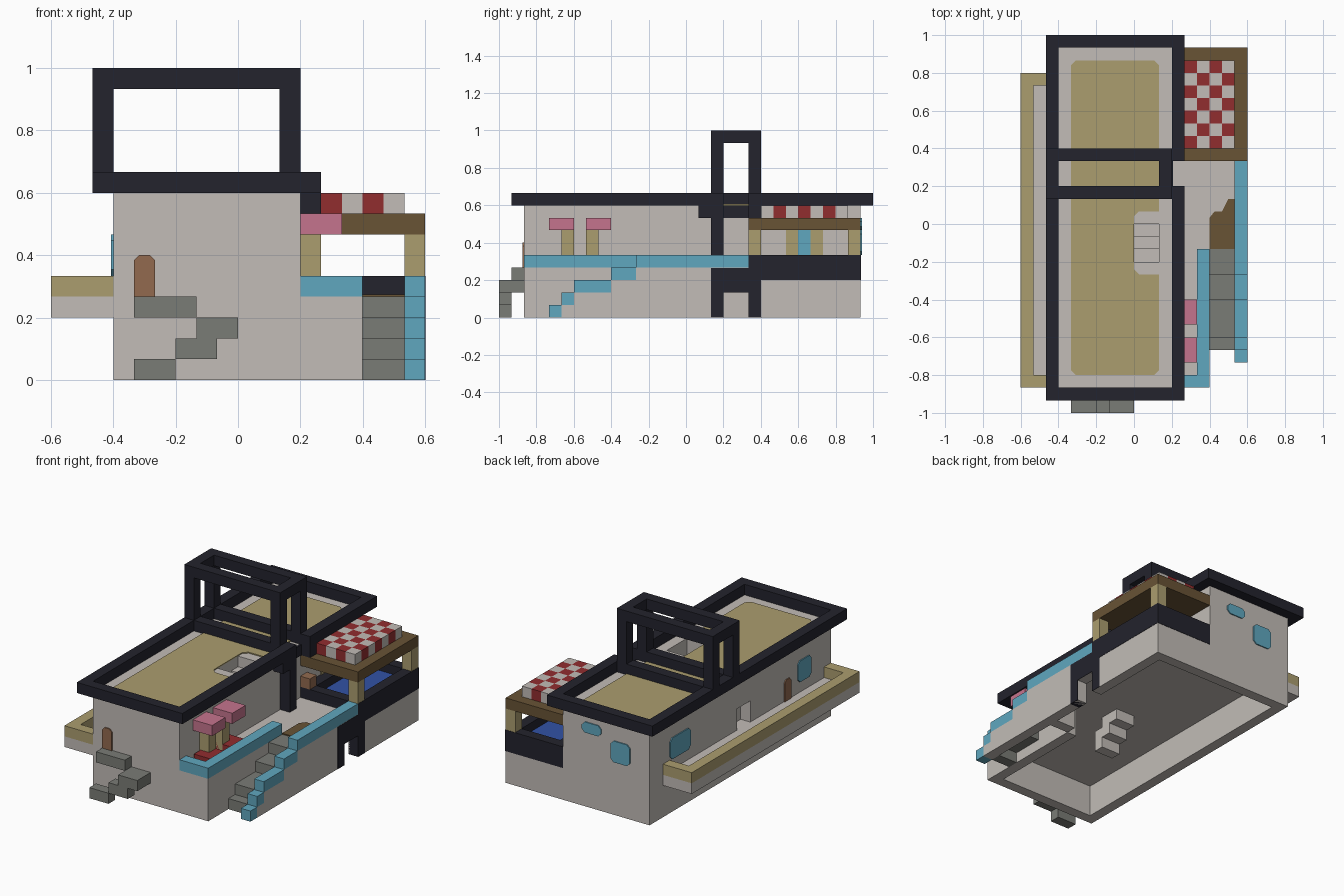
import bpy
import bmesh
from mathutils import Vector

if "Cube" in bpy.data.objects:
    bpy.data.objects.remove(bpy.data.objects["Cube"], do_unlink=True)

UNIT = 1 / 15      # one building block
PROUD = 0.03       # offset that keeps trim clear of the wall behind it
THIN = 0.1         # thickness of painted plates, in blocks


def material(name, red, green, blue):
    linear = [((c / 255 + 0.055) / 1.055) ** 2.4 for c in (red, green, blue)] + [1]
    mat = bpy.data.materials.new(name)
    mat.use_nodes = True
    mat.diffuse_color = linear
    shader = next(n for n in mat.node_tree.nodes if n.type == 'BSDF_PRINCIPLED')
    shader.inputs["Base Color"].default_value = linear
    return mat


PLASTER = material("plaster", 194, 188, 183)
CHARCOAL = material("charcoal", 35, 35, 45)
SAND = material("sand", 171, 157, 111)
TIMBER = material("dark timber", 104, 83, 53)
RED = material("red", 145, 45, 47)
PINK = material("pink", 197, 116, 141)
SKY = material("sky blue", 96, 167, 191)
STONE = material("grey stone", 122, 124, 118)
WATER = material("pool blue", 50, 82, 165)
DOOR = material("door brown", 146, 106, 79)


def finish(name, bm, *mats):
    bmesh.ops.recalc_face_normals(bm, faces=bm.faces)
    bmesh.ops.scale(bm, vec=Vector((UNIT,) * 3), verts=bm.verts)
    mesh = bpy.data.meshes.new(name)
    bm.to_mesh(mesh)
    bm.free()
    for mat in mats:
        mesh.materials.append(mat)
    obj = bpy.data.objects.new(name, mesh)
    bpy.context.collection.objects.link(obj)
    return obj


def add_box(bm, x, y, z, index=0):
    made = bmesh.ops.create_cube(bm, size=1)["verts"]
    for v in made:
        v.co = [span[0] if c < 0 else span[1] for c, span in zip(v.co, (x, y, z))]
    for face in {f for v in made for f in v.link_faces}:
        face.material_index = index


def boxes(name, mat, *blocks):
    bm = bmesh.new()
    for block in blocks:
        add_box(bm, *block)
    return finish(name, bm, mat)


def ring(name, mat, x, y, z, wide=1):
    inner = (y[0] + wide, y[1] - wide)
    return boxes(name, mat,
                 (x, (y[0], inner[0]), z), (x, (inner[1], y[1]), z),
                 ((x[0], x[0] + wide), inner, z), ((x[1] - wide, x[1]), inner, z))


def prism(name, mat, axis, level, depth, points):
    """Extrude a flat outline along one axis."""
    bm = bmesh.new()
    verts = []
    for point in points:
        co = list(point)
        co.insert(axis, level)
        verts.append(bm.verts.new(co))
    face = bm.faces.new(verts)
    made = bmesh.ops.extrude_face_region(bm, geom=[face])["geom"]
    shift = Vector([depth if i == axis else 0 for i in range(3)])
    bmesh.ops.translate(bm, vec=shift, verts=[g for g in made if isinstance(g, bmesh.types.BMVert)])
    return finish(name, bm, mat)


def clipped(a, b, low=0.3, high=0.3):
    """Rectangle with clipped corners."""
    (p, q), (r, s) = a, b
    return [(p + low, r), (q - low, r), (q, r + low), (q, s - high),
            (q - high, s), (p + high, s), (p, s - high), (p, r + low)]


def cut(obj, *blocks):
    for block in blocks:
        cutter = boxes("cutter", PLASTER, block)
        cutter.hide_render = True
        mod = obj.modifiers.new("cut", 'BOOLEAN')
        mod.operation, mod.solver, mod.object = 'DIFFERENCE', 'EXACT', cutter
        graph = bpy.context.evaluated_depsgraph_get()
        mesh = bpy.data.meshes.new_from_object(obj.evaluated_get(graph))
        obj.modifiers.clear()
        obj.data = mesh
        bpy.data.objects.remove(cutter, do_unlink=True)


# Hollow ground floor, with the raised terrace on its left side
base = boxes("ground_floor", PLASTER, ((-6, 6), (-13, 14), (0, 4)))
cut(base, ((-5, 5), (-12, 13), (-1, 3)), ((4, 7), (-2, 13), (-1, 3)))
annex = boxes("terrace_base", PLASTER, ((6, 9), (-2, 14), (0, 4)))
cut(annex, ((5, 8), (-1, 13), (-1, 3)), ((7, 10), (3, 5), (-1, 2)))

# Upper house with roof stairwell and balcony doorway
house = boxes("upper_house", PLASTER, ((-6, 3), (-13, 14), (4, 9)))
cut(house, ((0, 2), (-3, 0), (6, 10)), ((-7, -5), (-1, 1), (4, 6)))
boxes("stairwell_steps", PLASTER, *[((0, 2), (-k, 1 - k), (5.5, 9 - k)) for k in (1, 2)])
boxes("inner_stairs", PLASTER, *[((0, 2), (-k, 1 - k), (3 - k, 5 - k)) for k in (1, 2, 3)])

# Roof covering, rim and tower frame
prism("roof_covering", SAND, 2, 9, THIN, [
    (-4.6, -12), (1.6, -12), (2, -11.6), (2, -4), (0.4, -4), (0, -3.6), (0, 0.6),
    (0.4, 1), (2, 1), (2, 12.6), (1.6, 13), (-4.6, 13), (-5, 12.6), (-5, -11.6)])
rim_height = (9, 10)
boxes("roof_rim", CHARCOAL,
      ((-7, 4), (-14, -13), rim_height), ((-7, 4), (14, 15), rim_height),
      ((-7, -6), (-13, 14), rim_height),
      ((3, 4), (-13, 3), rim_height), ((3, 4), (5, 14), rim_height))
ring("tower_top", CHARCOAL, (-7, 3), (2, 6), (14, 15))
boxes("tower_posts", CHARCOAL,
      *[((x, x + 1), (y, y + 1), (9, 14)) for x in (-7, 2) for y in (2, 5)])
boxes("tower_sills", CHARCOAL, *[((-6, 3), (y, y + 1), rim_height) for y in (2, 5)])

# Terrace doorway and street gate
boxes("terrace_door_frame", CHARCOAL, ((3, 4), (2, 3), (4, 8)),
      ((3, 4), (1, 3), (8, 9)), ((3, 4), (5, 6), (8, 9)),
      ((2.9, 3 + THIN), (3, 5), (8, 9)))
edge = 9 + PROUD
boxes("street_gate", CHARCOAL, ((8, edge), (2, 3), (0, 4 - PROUD)),
      ((8, edge), (5, 6), (0, 4 - PROUD)), ((8, edge), (3, 5), (2, 4 - PROUD)))

# Pool with canopy
ring("pool_wall", CHARCOAL, (3, edge), (5, 14 + PROUD), (3, 5))
boxes("pool_water", WATER, ((4, 8), (6, 13), (3.5, 4.2)))
boxes("canopy_frame", TIMBER, ((3, 9), (5, 14), (7, 8)))
boxes("canopy_posts", SAND, *[((8, 9), (y, y + 1), (5, 7)) for y in (5, 13)])
bm = bmesh.new()
for x in range(4, 8):
    for y in range(6, 13):
        add_box(bm, (x, x + 1), (y, y + 1), (8, 9), (x + y) % 2)
finish("chequered_awning", bm, RED, PLASTER)
boxes("poolside_crate", DOOR, ((3, 4), (5, 6), (5, 6)))
boxes("poolside_shutters", SAND, *[((3, 3 + THIN), (y, y + 1), (5, 7)) for y in (8, 10)])
boxes("poolside_window", SKY, ((3, 3 + THIN), (9, 10), (5, 7)))

# Side stairs: tread starts, one block higher each time
treads = [-10, -9, -6, -4, -2]
boxes("side_stairs", STONE,
      *[((6, 8), (treads[k], treads[k + 1]), (k, k + 1)) for k in range(4)])
boxes("stair_wall", PLASTER,
      *[((8, 9), (treads[k], treads[k + 1]), (0, k + 1)) for k in range(4)])
boxes("stair_rail", SKY, ((8, 9), (-11, -10), (0, 1)),
      *[((8, 9), (treads[k], treads[k + 1]), (k + 1, k + 2)) for k in range(3)],
      ((8, 9), (-4, 5), (4, 5)))
boxes("terrace_rail", SKY, ((3, 6), (-13, -12), (4, 5)), ((5, 6), (-12, -2), (4, 5)))
prism("terrace_mat", TIMBER, 2, 4, THIN,
      [(6, -2), (8, -2), (8, 2), (7.5, 2), (7, 1), (6.4, 1), (6, 0.5)])

# Terrace tables with parasols
for number, y in enumerate((-11, -8)):
    pole = y + 1 if number == 0 else y
    boxes(f"parasol_{number}", PINK, ((3, 5), (y, y + 2), (7, 8)))
    boxes(f"parasol_pole_{number}", SAND, ((3, 4), (pole, pole + 1), (4, 7)))
    boxes(f"table_{number}", RED, ((3 + THIN, 5), (y, y + 2), (4, 4.8)))

# Right side balcony
boxes("balcony_floor", PLASTER, ((-9, -6), (-13, 12), (3, 4)))
boxes("balcony_rail", SAND, ((-9, -8), (-13, 12), (4, 5)),
      ((-8, -6), (-13, -12), (4, 5)), ((-8, -6), (11, 12), (4, 5)))

# Front stairs
boxes("front_stairs", STONE, ((-5, -3), (-15, -14), (0, 1)),
      ((-3, -1), (-15, -14), (1, 2)), ((-2, 0), (-15, -13), (2, 3)),
      ((-5, -2), (-14, -13), (3, 4)))

# Doors and windows as thin plates
prism("front_door", DOOR, 1, -13, -THIN, clipped((-5, -4), (4, 6), 0, 0.25))
prism("balcony_door", DOOR, 0, -6, -THIN, clipped((-7, -6), (4, 6), 0, 0.25))
for number, span in enumerate(((8, 11), (-10, -8))):
    prism(f"side_window_{number}", SKY, 0, -6, -THIN, clipped(span, (5, 7)))
prism("back_window_low", SKY, 1, 14, THIN, clipped((-4, -2), (5, 7)))
prism("back_window_high", SKY, 1, 14, THIN, clipped((-1, 1), (7, 8)))
